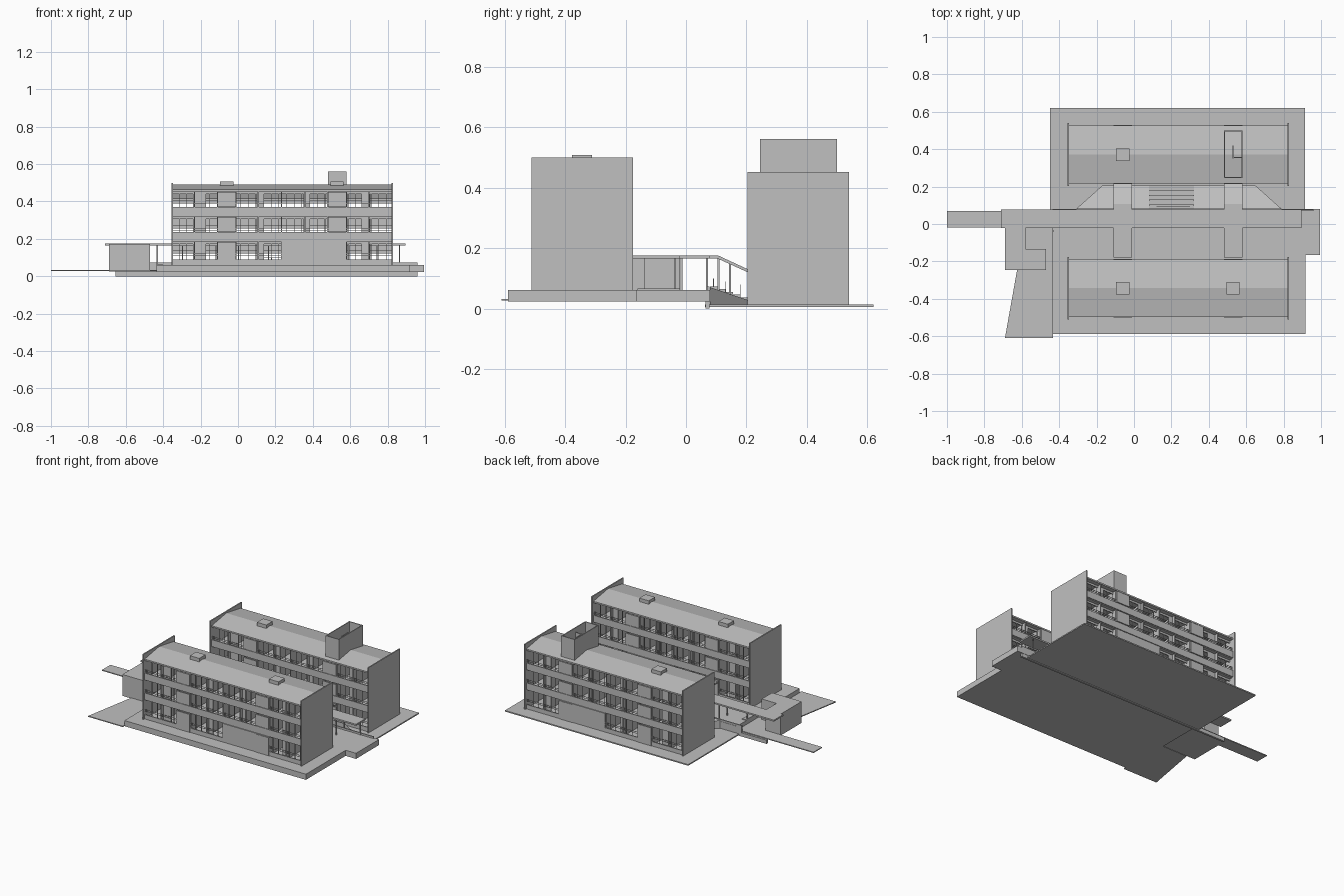
import bpy, bmesh

mat = bpy.data.materials.new("concrete_grey")
mat.diffuse_color = (0.53, 0.53, 0.53, 1)


def finish(name, bm):
    bmesh.ops.recalc_face_normals(bm, faces=bm.faces)
    me = bpy.data.meshes.new(name)
    bm.to_mesh(me)
    bm.free()
    me.materials.append(mat)
    ob = bpy.data.objects.new(name, me)
    bpy.context.collection.objects.link(ob)
    return ob


def add_box(bm, x0, x1, y0, y1, z0, z1):
    v = [bm.verts.new((x, y, z)) for z in (z0, z1)
         for x, y in ((x0, y0), (x1, y0), (x1, y1), (x0, y1))]
    for f in ((3, 2, 1, 0), (4, 5, 6, 7), (0, 1, 5, 4), (1, 2, 6, 5), (2, 3, 7, 6), (3, 0, 4, 7)):
        bm.faces.new([v[i] for i in f])


def boxes(name, items):
    bm = bmesh.new()
    for b in items:
        add_box(bm, *b)
    return finish(name, bm)


def prism(name, a, b):
    """Solid between two matching 3D outlines."""
    bm = bmesh.new()
    va, vb = [bm.verts.new(p) for p in a], [bm.verts.new(p) for p in b]
    bm.faces.new(va[::-1])
    bm.faces.new(vb)
    n = len(a)
    for i in range(n):
        j = (i + 1) % n
        bm.faces.new((va[i], va[j], vb[j], vb[i]))
    return finish(name, bm)


def plan(name, pts, z0, z1):
    return prism(name, [(x, y, z0) for x, y in pts], [(x, y, z1) for x, y in pts])


def section(name, pts, x0, x1):
    return prism(name, [(x0, y, z) for y, z in pts], [(x1, y, z) for y, z in pts])


XL, XR = -0.355, 0.83
CORES = [(-0.11, -0.01), (0.48, 0.58)]
STOREY = 0.134


def block(tag, y0, y1, z):
    """One three-storey apartment block standing on height z."""
    ya, yb = y0 + 0.013, y1 - 0.013
    ym = (ya + yb) / 2
    boxes(tag + "_end_walls", [(XL, XL + 0.008, y0, y1, z, z + 0.44),
                               (XR - 0.008, XR, y0, y1, z, z + 0.44)])
    # low gable roof
    section(tag + "_roof", [(ya, z + 0.394), (yb, z + 0.394), (yb, z + 0.404),
                            (ym, z + 0.43), (ya, z + 0.404)], XL + 0.008, XR - 0.008)
    boxes(tag + "_floor_slabs", [(XL + 0.008, XR - 0.008, ya + 0.006, yb - 0.006,
                                  z + i * STOREY - (0.008 if i else 0), z + i * STOREY + 0.004) for i in range(3)])
    # cross walls between flats and beside the stair cores
    xs = [-0.232, 0.108, 0.232, 0.358, 0.70] + [x for c in CORES for x in c]
    boxes(tag + "_cross_walls", [(x - 0.003, x + 0.003, ya + 0.008, yb - 0.008, z, z + 0.395) for x in xs])
    bands, panels, frames, rails = [], [], [], []
    for outer, s in ((ya, 1), (yb, -1)):
        def strip(d0, d1):
            return tuple(sorted((outer + s * d0, outer + s * d1)))
        for i in range(3):
            f = z + i * STOREY
            # balcony parapets, lower on the ground floor
            bands.append((XL + 0.008, XR - 0.008, *strip(0, 0.007), f - (0.004 if i else 0), f + (0.042 if i else 0.03)))
            # window head beam and handrails
            bands.append((XL + 0.008, XR - 0.008, *strip(0.03, 0.036), f + 0.113, f + 0.128))
            for h in (0.052, 0.062):
                rails.append((XL + 0.008, XR - 0.008, *strip(0.002, 0.005), f + h, f + h + 0.002))
            # stair core fronts
            for a, b in CORES:
                panels.append((a, b, *strip(-0.003, 0.006), f + (0.046 if i else 0), f + 0.122))
            # recessed solid panels between windows
            for a, b in ((-0.24, -0.17), (0.10, 0.14), (0.35, 0.385), (0.66, 0.705)):
                panels.append((a, b, *strip(0.03, 0.036), f, f + 0.128))
            # window mullions
            for k in range(1, 29):
                x = XL + k * 0.041
                if not any(a < x < b for a, b in CORES):
                    frames.append((x - 0.0015, x + 0.0015, *strip(0.03, 0.034), f, f + 0.128))
        panels.append((0.235, 0.58, *strip(0.0, 0.008), z, z + 0.126))
    boxes(tag + "_parapet_bands", bands)
    boxes(tag + "_facade_panels", panels)
    boxes(tag + "_window_mullions", frames)
    boxes(tag + "_handrails", rails)
    return ym


# apartment blocks
ymf = block("front_block", -0.511, -0.176, 0.06)
ymb = block("back_block", 0.203, 0.539, 0.012)

# roof hatches
boxes("roof_hatches", [(-0.095, -0.025, ymf - 0.033, ymf + 0.033, 0.47, 0.508),
                       (0.495, 0.565, ymf - 0.033, ymf + 0.033, 0.47, 0.508),
                       (-0.095, -0.025, ymb - 0.033, ymb + 0.033, 0.42, 0.46)])

# open-topped rooftop plant room
boxes("rooftop_plant_room", [(0.48, 0.486, 0.245, 0.50, 0.41, 0.56), (0.574, 0.58, 0.245, 0.50, 0.41, 0.56),
                             (0.486, 0.574, 0.245, 0.251, 0.41, 0.56), (0.486, 0.574, 0.494, 0.50, 0.41, 0.56),
                             (0.526, 0.531, 0.35, 0.42, 0.41, 0.53), (0.531, 0.574, 0.353, 0.358, 0.41, 0.53)])

# terraces
plan("front_terrace", [(-0.435, -0.588), (0.918, -0.588), (0.918, -0.165), (0.995, -0.165),
                       (0.995, 0.08), (-0.435, 0.08)], 0.023, 0.061)
boxes("back_terrace", [(-0.45, 0.915, 0.063, 0.62, 0.005, 0.013)])
boxes("retaining_wall", [(-0.655, 0.96, 0.064, 0.078, 0, 0.025), (-0.47, 0.96, 0.07, 0.078, 0.02, 0.073)])
boxes("terrace_side_wall", [(-0.435, -0.405, -0.16, -0.02, 0.05, 0.066)])

# sloping bank between the two terraces
bank = [(-0.31, 0.08), (0.79, 0.08), (0.65, 0.205), (-0.17, 0.205)]
prism("sloping_bank", [(x, y, 0.012) for x, y in bank],
      [(x, y, 0.07 if y < 0.1 else 0.028) for x, y in bank])

# garden steps and their rails
boxes("garden_steps", [(0.08, 0.32, 0.08 + i * 0.025, 0.105 + i * 0.025, 0.013, 0.073 - i * 0.009) for i in range(5)])
boxes("step_rails", [b for y, z in ((0.09, 0.10), (0.13, 0.09), (0.178, 0.08)) for b in
                     [(0.12, 0.30, y, y + 0.003, z - 0.003, z), (0.12, 0.30, y, y + 0.003, z - 0.016, z - 0.013)]
                     + [(x, x + 0.003, y, y + 0.003, 0.03, z) for x in (0.12, 0.18, 0.24, 0.297)]])

# entrance pavilion, path and drive
plan("entrance_pavilion", [(-0.69, -0.245), (-0.47, -0.245), (-0.47, -0.135), (-0.58, -0.135),
                           (-0.58, -0.02), (-0.69, -0.02)], 0.033, 0.172)
boxes("entrance_path", [(-1.0, -0.435, -0.02, 0.07, 0.028, 0.034), (-0.69, -0.435, -0.245, -0.02, 0.028, 0.034)])
plan("drive", [(-0.69, -0.61), (-0.432, -0.61), (-0.432, -0.245), (-0.625, -0.245)], 0.026, 0.032)

# covered walkway with branches to each stair core
boxes("walkway_canopy", [(-0.71, 0.895, -0.022, 0.078, 0.165, 0.175)])
for i, (a, b) in enumerate(CORES):
    boxes(f"front_branch_canopy_{i}", [(a, b, -0.18, -0.022, 0.165, 0.175)])
    section(f"back_branch_canopy_{i}", [(0.078, 0.165), (0.105, 0.165), (0.215, 0.115), (0.215, 0.125),
                                        (0.107, 0.175), (0.078, 0.175)], a, b)
    boxes(f"branch_posts_{i}", [(x, x + 0.006, y, y + 0.006, 0.025, h) for x in (a + 0.005, b - 0.011)
                                for y, h in ((0.104, 0.165), (0.142, 0.147))])
boxes("walkway_posts", [(x, x + 0.006, y, y + 0.006, 0.055, 0.166)
                        for x in (-0.30, -0.12, 0.0, 0.16, 0.32, 0.47, 0.59, 0.74) for y in (-0.018, 0.066)]
      + [(-0.435, -0.429, -0.04, -0.034, 0.03, 0.166), (0.86, 0.866, 0.066, 0.072, 0.055, 0.166)])
